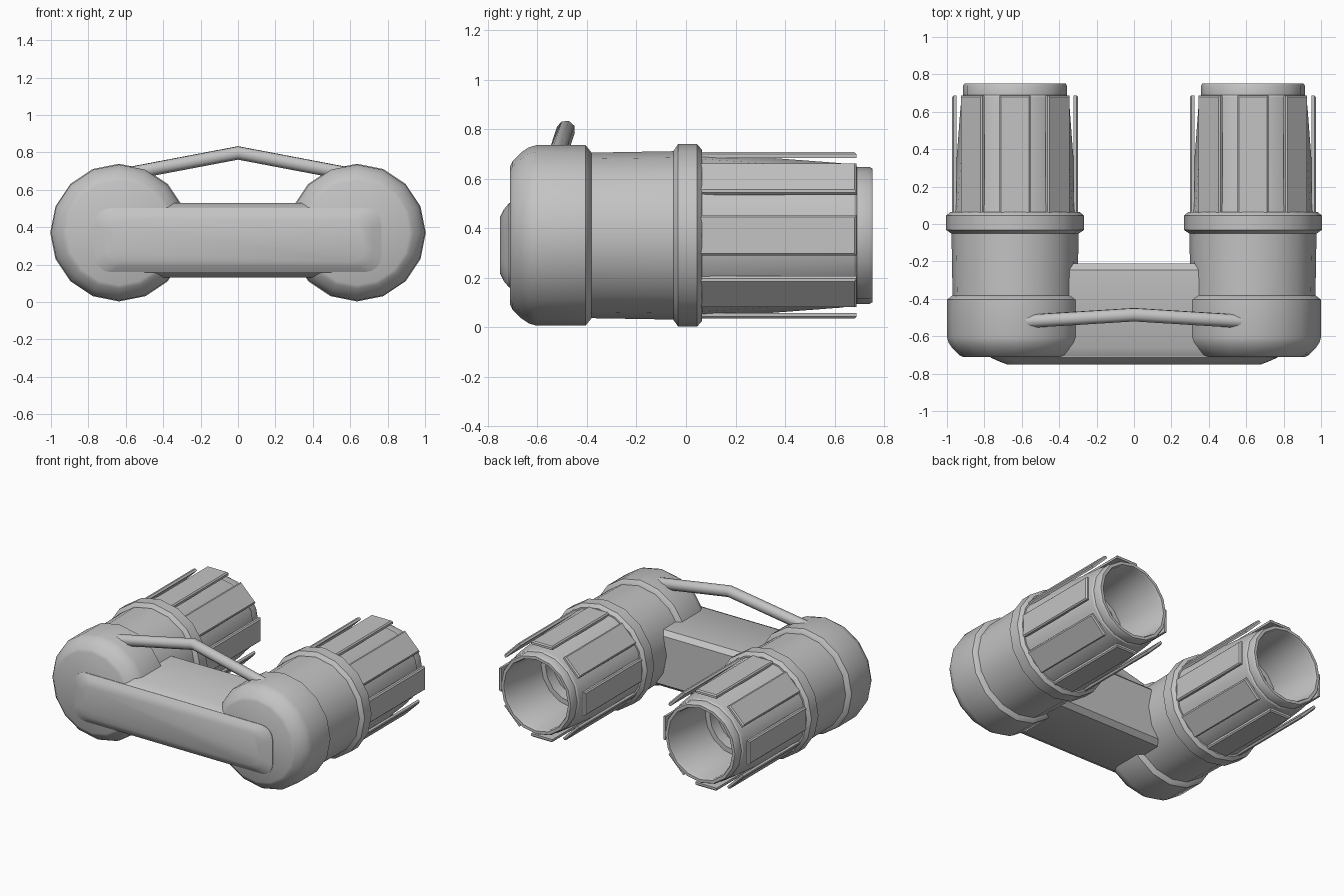
import bpy, bmesh, math
from mathutils import Vector, Matrix

if "Cube" in bpy.data.objects:
    bpy.data.objects.remove(bpy.data.objects["Cube"])

CX, CZ, SIDES = 0.636, 0.371, 16

grey = bpy.data.materials.new("plain grey")
grey.diffuse_color = (0.55, 0.55, 0.55, 1)
grey.use_nodes = True
grey.node_tree.nodes["Principled BSDF"].inputs["Base Color"].default_value = grey.diffuse_color


def finish(bm, name, angle):
    bmesh.ops.recalc_face_normals(bm, faces=bm.faces)
    me = bpy.data.meshes.new(name)
    bm.to_mesh(me)
    bm.free()
    ob = bpy.data.objects.new(name, me)
    bpy.context.collection.objects.link(ob)
    me.materials.append(grey)
    bpy.ops.object.select_all(action='DESELECT')
    ob.select_set(True)
    bpy.context.view_layer.objects.active = ob
    bpy.ops.object.shade_smooth_by_angle(angle=math.radians(angle))
    return ob


def bridge(bm, a, b):
    n = len(a)
    for i in range(n):
        bm.faces.new((a[i], a[(i + 1) % n], b[(i + 1) % n], b[i]))


def lathe(name, x, profile, angle, cap_start=False, cap_end=False, closed=False):
    """Turn (radius, y) points around an axis that runs along y."""
    bm = bmesh.new()
    rings = []
    for r, y in profile:
        rings.append([bm.verts.new((x + r * math.cos(t), y, CZ + r * math.sin(t)))
                      for t in (2 * math.pi * i / SIDES for i in range(SIDES))])
    for a, b in zip(rings, rings[1:]):
        bridge(bm, a, b)
    if cap_start:
        bm.faces.new(rings[0])
    if cap_end:
        bm.faces.new(rings[-1])
    if closed:
        bridge(bm, rings[-1], rings[0])
    return finish(bm, name, angle)


def extrude_x(name, section, half, angle):
    """Prism along x from a (y, z) section."""
    bm = bmesh.new()
    ends = [[bm.verts.new((x, y, z)) for y, z in section] for x in (-half, half)]
    bridge(bm, *ends)
    for e in ends:
        bm.faces.new(e)
    return finish(bm, name, angle)


def rounded_rect(bm, hw, hh, rad, y, zc, steps=4):
    verts = []
    for k, (sx, sz) in enumerate(((1, 1), (-1, 1), (-1, -1), (1, -1))):
        for i in range(steps + 1):
            t = math.pi / 2 * (k + i / steps)
            verts.append(bm.verts.new((sx * (hw - rad) + rad * math.cos(t), y,
                                       zc + sz * (hh - rad) + rad * math.sin(t))))
    return verts


for side, s in (("left", -1), ("right", 1)):
    x = s * CX
    # rounded end cap
    lathe(side + "_end_cap", x, [(0.28, -0.71), (0.30, -0.70), (0.335, -0.665), (0.355, -0.635),
                                 (0.364, -0.605), (0.364, -0.405), (0.335, -0.382)], 40, True, True)
    # barrel
    lathe(side + "_barrel", x, [(0.334, -0.39), (0.34, -0.04)], 30, True, True)
    # collar ring
    lathe(side + "_collar", x, [(0.342, -0.05), (0.368, -0.032), (0.368, 0.045), (0.345, 0.065)],
          30, True, True)
    # hollow tapering nozzle with an inner ledge
    lathe(side + "_nozzle", x, [(0.335, 0.05), (0.292, 0.62), (0.285, 0.68), (0.277, 0.69), (0.277, 0.74),
                                (0.270, 0.752), (0.250, 0.752), (0.243, 0.735), (0.235, 0.36),
                                (0.20, 0.36), (0.20, 0.28)], 30, True, True)
    # eight flat slats around the nozzle
    bm = bmesh.new()
    for k in range(8):
        turn = Matrix.Translation((x, 0, CZ)) @ Matrix.Rotation(k * math.pi / 4, 4, 'Y')
        rings = []
        for r, inset in ((0.313, 0.0), (0.328, 0.0), (0.336, 0.008)):
            w = 0.082 - inset
            rings.append([bm.verts.new(turn @ Vector(p)) for p in (
                (-w, 0.05, r), (w, 0.05, r), (w, 0.688 - inset, r), (-w, 0.688 - inset, r))])
        bridge(bm, rings[0], rings[1])
        bridge(bm, rings[1], rings[2])
        bm.faces.new(rings[0])
        bm.faces.new(rings[2])
    finish(bm, side + "_slats", 10)

# crossbar joining the two units
extrude_x("crossbar", [(-0.712, 0.16), (-0.712, 0.50), (-0.66, 0.53), (-0.245, 0.53), (-0.212, 0.50),
                       (-0.212, 0.16), (-0.245, 0.13), (-0.66, 0.13)], 0.50, 30)

# raised front plate with sloping borders
bm = bmesh.new()
loops = [rounded_rect(bm, 0.767, 0.171, 0.085, -0.69, 0.331),
         rounded_rect(bm, 0.767, 0.171, 0.085, -0.714, 0.331),
         rounded_rect(bm, 0.72, 0.145, 0.08, -0.735, 0.331),
         rounded_rect(bm, 0.68, 0.115, 0.07, -0.75, 0.331)]
for a, b in zip(loops, loops[1:]):
    bridge(bm, a, b)
bm.faces.new(loops[0])
bm.faces.new(loops[-1])
finish(bm, "front_plate", 50)

# bent carrying rod
bm = bmesh.new()
lean = Vector((0, 0.32, 0.95)).normalized()
flat = Vector((0, 0.95, -0.32)).normalized()
loops = []
for p in ((-0.60, -0.522, 0.683), (0, -0.485, 0.797), (0.60, -0.522, 0.683)):
    loops.append([bm.verts.new(Vector(p) + 0.038 * (math.cos(t) * flat + math.sin(t) * lean))
                  for t in (math.pi * i / 4 for i in range(8))])
bridge(bm, loops[0], loops[1])
bridge(bm, loops[1], loops[2])
bm.faces.new(loops[0])
bm.faces.new(loops[2])
finish(bm, "carrying_rod", 50)
